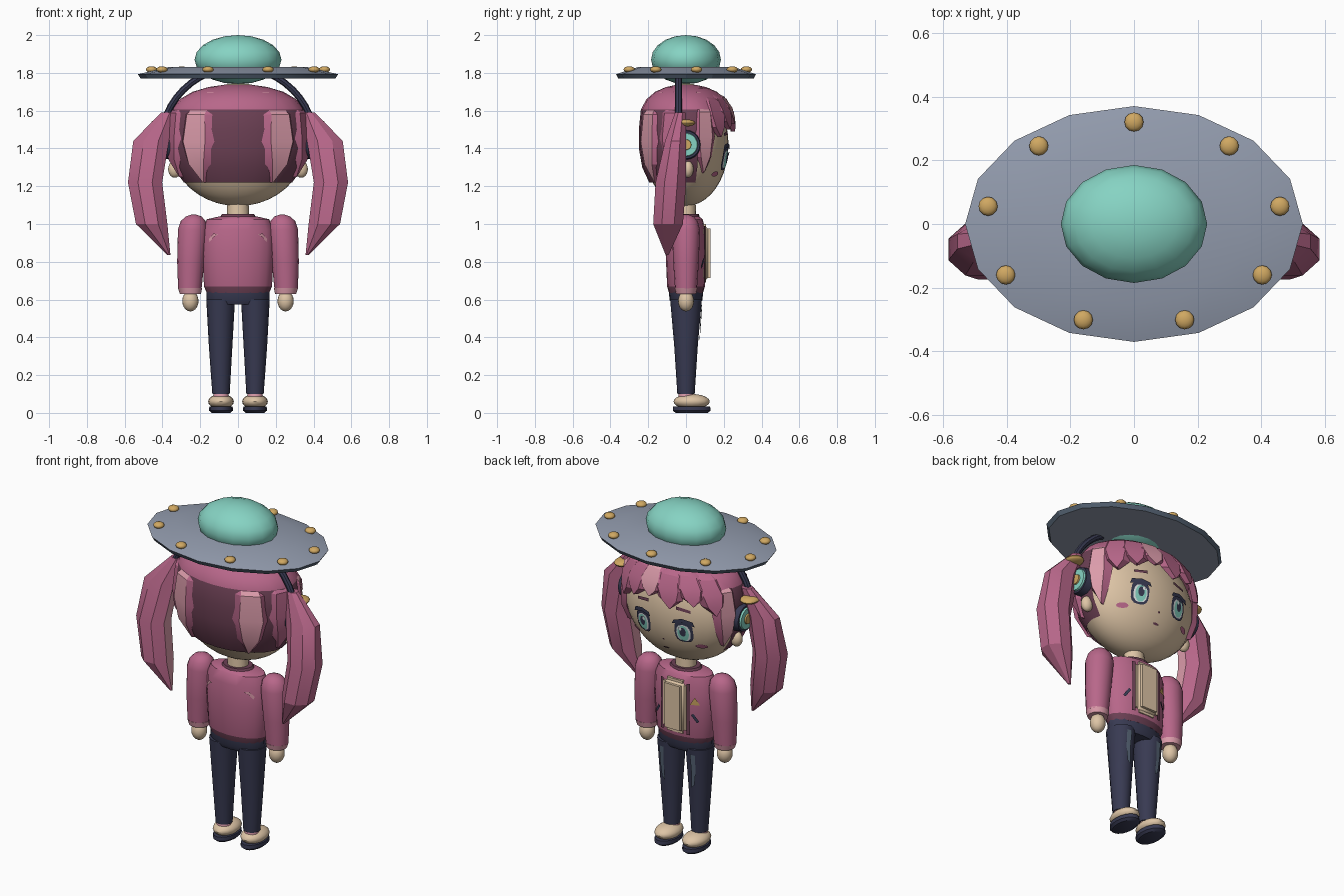
import bpy, bmesh
from math import sin, cos, pi, radians, sqrt
from mathutils import Matrix, Vector

cube = bpy.data.objects.get("Cube")
if cube:
    bpy.data.objects.remove(cube, do_unlink=True)


def material(name, hexcode):
    rgb = [int(hexcode[i:i + 2], 16) / 255 for i in (0, 2, 4)]
    col = [c / 12.92 if c < 0.04 else ((c + 0.055) / 1.055) ** 2.4 for c in rgb] + [1]
    m = bpy.data.materials.new(name)
    m.use_nodes = True
    m.diffuse_color = col
    m.node_tree.nodes["Principled BSDF"].inputs["Base Color"].default_value = col
    return m


PINK = material("rose pink", "b8678a")
LIGHT = material("light pink", "dc9cab")
MAROON = material("dark maroon", "6c4054")
SKIN = material("skin cream", "dec5a6")
NAVY = material("navy", "383a52")
TEAL = material("teal", "86d3c3")
GREY = material("hat grey", "939cae")
GOLD = material("gold", "d0a862")
SLATE = material("slate blue", "566475")
PALE = material("pale white", "e6ecec")


def finish(name, bm, mats, mirror=False, angle=40, normals=True):
    if normals:
        bmesh.ops.recalc_face_normals(bm, faces=bm.faces)
    me = bpy.data.meshes.new(name)
    bm.to_mesh(me)
    bm.free()
    for m in mats:
        me.materials.append(m)
    ob = bpy.data.objects.new(name, me)
    bpy.context.collection.objects.link(ob)
    bpy.ops.object.select_all(action='DESELECT')
    ob.select_set(True)
    bpy.context.view_layer.objects.active = ob
    bpy.ops.object.shade_smooth_by_angle(angle=radians(angle))
    if mirror:
        ob.modifiers.new("mirror", 'MIRROR').use_mirror_merge = False
    return ob


def loft(name, rings, mats, seg=16, mirror=False, turn=0, rule=None, angle=40):
    """Stack of ellipses (x, y, z, rx, ry), capped at both ends."""
    bm = bmesh.new()
    loops = [[bm.verts.new((x + rx * cos(2 * pi * (i + turn) / seg),
                            y + ry * sin(2 * pi * (i + turn) / seg), z)) for i in range(seg)]
             for x, y, z, rx, ry in rings]
    for r in range(len(loops) - 1):
        for i in range(seg):
            j = (i + 1) % seg
            f = bm.faces.new((loops[r][i], loops[r][j], loops[r + 1][j], loops[r + 1][i]))
            f.material_index = rule(r, i) if rule else 0
    bm.faces.new(loops[0])
    bm.faces.new(loops[-1])
    return finish(name, bm, mats, mirror, angle)


def ball(name, centre, size, mat, mirror=False, seg=16, rows=10):
    bm = bmesh.new()
    bmesh.ops.create_uvsphere(bm, u_segments=seg, v_segments=rows, radius=1,
                              matrix=Matrix.Translation(centre) @ Matrix.Diagonal((*size, 1)))
    return finish(name, bm, [mat], mirror)


def patch(name, pts, surf, mat, lift=0.006, mirror=False):
    """Thin painted shape laid on a surface y = surf(x, z)."""
    bm = bmesh.new()

    def put(x, z):
        y = surf(x, z)
        return bm.verts.new((x, y + (lift if y > 0 else -lift), z))
    mid = put(sum(p[0] for p in pts) / len(pts), sum(p[1] for p in pts) / len(pts))
    rim = [put(*p) for p in pts]
    for i in range(len(rim)):
        f = bm.faces.new((mid, rim[i], rim[(i + 1) % len(rim)]))
        f.normal_update()
        if f.normal.y * mid.co.y < 0:
            f.normal_flip()
    finish(name, bm, [mat], mirror, normals=False)


def oval(x, z, w, h, n=12, power=1.0):
    def sp(v):
        return abs(v) ** power * (1 if v > 0 else -1)
    return [(x + w * sp(cos(2 * pi * i / n)), z + h * sp(sin(2 * pi * i / n))) for i in range(n)]


# Hat with studs and dome
loft("hat_brim", [(0, 0, 1.77, .515, .358), (0, 0, 1.793, .53, .37), (0, 0, 1.832, .36, .25)],
     [GREY, SLATE], rule=lambda r, i: 1 if r == 0 else 0, angle=20)
ball("hat_dome", (0, 0, 1.87), (.23, .185, .13), TEAL)
for k in range(9):
    a = radians(40 * k)
    ball(f"hat_stud_{k + 1}", (.465 * sin(a), .32 * cos(a), 1.818), (.03, .03, .017), GOLD, seg=12, rows=8)

# Head, neck and ears
HEAD_Z, HX, HY, HZ = 1.42, .36, .225, .325
ball("head", (0, 0, HEAD_Z), (HX, HY, HZ), SKIN, seg=32, rows=20)
ball("ears", (.335, .01, 1.29), (.035, .03, .045), SKIN, mirror=True)
loft("neck", [(0, 0, 1.02, .06, .055), (0, 0, 1.14, .055, .05)], [SKIN])


def face_surf(x, z):
    return HY * sqrt(max(0, 1 - (x / HX) ** 2 - ((z - HEAD_Z) / HZ) ** 2))


# Painted face
patch("eye_outlines", oval(.13, 1.35, .052, .066, 16, .7), face_surf, NAVY, .005, True)
patch("eye_whites", oval(.13, 1.343, .04, .05, 12, .8), face_surf, PALE, .008, True)
patch("irises", oval(.13, 1.342, .032, .048), face_surf, TEAL, .011, True)
patch("pupils", oval(.13, 1.352, .018, .028), face_surf, NAVY, .014, True)
patch("eye_glints", oval(.118, 1.372, .009, .012, 8), face_surf, PALE, .017, True)
patch("eyelashes", [(.07, 1.395), (.13, 1.408), (.195, 1.39), (.185, 1.418), (.13, 1.43), (.08, 1.418)],
      face_surf, NAVY, .011, True)
patch("eyebrows", [(.09, 1.475), (.17, 1.465), (.17, 1.48), (.09, 1.493)], face_surf, MAROON, .007, True)
patch("blush", oval(.21, 1.265, .03, .014, 10), face_surf, PINK, .007, True)
patch("nose", oval(0, 1.275, .007, .006, 8), face_surf, MAROON, .006)
patch("mouth", oval(0, 1.215, .02, .006, 8), face_surf, MAROON, .006)


def hair_pt(deg, z, lift=1.0):
    """Point on the hair shell; 0 degrees is the face side."""
    t = (z - HEAD_Z) / .32
    k = lift * sqrt(max(0, 1 - abs(t) ** (4 if t > 0 else 2)))
    a = radians(deg)
    return Vector((.368 * k * sin(a), .25 * k * cos(a), z))


# Hair shell: dark at the back, pink on the crown, open at the face
bm = bmesh.new()
levels = [1.22, 1.3, 1.4, 1.5, 1.605, 1.66, 1.7, 1.725, 1.737]
grid = [[bm.verts.new(hair_pt(15 * i, z, 1.0 if z < 1.6 else 1.015)) for i in range(24)] for z in levels]
for r in range(len(levels) - 1):
    for i in range(24):
        if levels[r] < 1.6 and not 5 <= i < 19:
            continue
        j = (i + 1) % 24
        f = bm.faces.new((grid[r][i], grid[r + 1][i], grid[r + 1][j], grid[r][j]))
        f.material_index = 1 if levels[r] < 1.6 else 0
bm.faces.new(grid[-1])
bmesh.ops.delete(bm, geom=[v for v in bm.verts if not v.link_faces], context='VERTS')
finish("hair_shell", bm, [PINK, MAROON])


def lock(name, deg, top, tip, width, centre_mat=0, lift=1.07, lean=0, mirror=False):
    """Tapering ridged strand lying on the hair shell."""
    bm = bmesh.new()
    rows = []
    for t, w in ((0, .45), (.25, .85), (.55, 1), (.8, .7), (1, .04)):
        z = top + (tip - top) * t
        mid = deg + lean * t
        out = 1.02 + (lift - 1.02) * min(1, t * 3)
        rows.append([bm.verts.new(hair_pt(mid + width * w * s, z, k))
                     for s, k in ((-.5, .97), (-.28, out), (.28, out), (.5, .97))])
    for a, b in zip(rows, rows[1:]):
        for c in range(4):
            d = (c + 1) % 4
            f = bm.faces.new((a[c], a[d], b[d], b[c]))
            f.material_index = centre_mat if c == 1 else 0
    bm.faces.new(rows[0])
    bm.faces.new(rows[-1])
    finish(name, bm, [PINK, LIGHT], mirror, angle=25)


lock("back_locks", 143, 1.7, 1.22, 38, 1, 1.07, mirror=True)
lock("rear_side_locks", 108, 1.7, 1.25, 38, 0, 1.05, mirror=True)
lock("front_side_locks", 66, 1.7, 1.27, 30, 1, 1.05, mirror=True)
for k, (deg, tip, light) in enumerate(((-48, 1.47, 0), (-27, 1.52, 0), (-6, 1.49, 0),
                                       (14, 1.53, 1), (32, 1.5, 0), (50, 1.46, 0))):
    lock(f"bang_{k + 1}", deg, 1.72, tip, 34, light, 1.06, lean=-5)

# Twin tails with a light inner streak, and their ties
loft("twin_tails", [(.375, -.03, 1.59, .035, .03), (.46, -.055, 1.44, .102, .06),
                    (.492, -.08, 1.22, .098, .088), (.457, -.095, 1.0, .09, .085),
                    (.365, -.1, .835, .008, .008)],
     [PINK, LIGHT], seg=8, mirror=True, turn=.5, rule=lambda r, i: 1 if i == 3 else 0, angle=25)
ball("tail_ties", (.41, -.01, 1.535), (.05, .06, .02), GOLD, mirror=True)

# Headphones
bm = bmesh.new()
arc = [radians(15 + 150 * i / 20) for i in range(21)]
tube = [[bm.verts.new(((.41 + .018 * cos(b)) * cos(a), -.04 + .018 * sin(b),
                       1.42 + (.41 + .018 * cos(b)) * sin(a)))
         for b in (2 * pi * k / 8 for k in range(8))] for a in arc]
for p, q in zip(tube, tube[1:]):
    for k in range(8):
        bm.faces.new((p[k], p[(k + 1) % 8], q[(k + 1) % 8], q[k]))
bm.faces.new(tube[0])
bm.faces.new(tube[-1])
finish("headband", bm, [NAVY])
for name, x, depth, r, mat in (("ear_cups", .36, .06, .082, NAVY), ("cup_rings", .39, .02, .066, TEAL),
                               ("cup_centres", .4, .016, .03, GOLD)):
    bm = bmesh.new()
    bmesh.ops.create_cone(bm, cap_ends=True, segments=20, radius1=r, radius2=r * .9, depth=depth,
                          matrix=Matrix.Translation((x, 0, 1.42)) @ Matrix.Rotation(pi / 2, 4, 'Y'))
    finish(name, bm, [mat], True)

# Jacket with dark hem and collar
loft("jacket", [(0, 0, .635, .165, .09), (0, 0, .67, .18, .1), (0, 0, .85, .19, .108),
                (0, 0, .97, .187, .103), (0, 0, 1.025, .165, .088), (0, 0, 1.04, .1, .07)],
     [PINK, MAROON], seg=20, rule=lambda r, i: 1 if r == 0 else 0)
loft("collar", [(0, 0, 1.03, .1, .075), (0, 0, 1.052, .085, .068)], [MAROON])
bm = bmesh.new()
bmesh.ops.create_cube(bm, size=1, matrix=Matrix.Translation((0, .09, .845)) @ Matrix.Diagonal((.15, .08, .31, 1)))
bmesh.ops.bevel(bm, geom=bm.edges[:], offset=.025, segments=3, affect='EDGES')
finish("shirt_front", bm, [SKIN])


def jacket_front(x, z):
    return .108 * sqrt(max(0, 1 - (x / .19) ** 2))


def jacket_back(x, z):
    return -jacket_front(x, z)


patch("back_slashes", [(.105, .945), (.13, .95), (.155, .92), (.15, .905), (.13, .93)], jacket_back, LIGHT, .004, True)
patch("front_slashes", [(.1, .81), (.112, .82), (.14, .775), (.13, .765)], jacket_front, NAVY, .005, True)
patch("chest_badge", [(-.095, .87), (-.145, .87), (-.12, .915)], jacket_front, GOLD, .006)
patch("jacket_edges", [(.075, .69), (.095, .69), (.095, .99), (.075, .99)], jacket_front, MAROON, .003, True)

# Arms, cuffs and hands
loft("sleeves", [(.255, 0, .655, .062, .058), (.25, 0, .8, .072, .068), (.24, 0, .97, .078, .074),
                 (.237, 0, 1.015, .066, .062), (.235, 0, 1.04, .042, .04), (.235, 0, 1.05, .012, .012)],
     [PINK], mirror=True)
loft("cuffs", [(.252, 0, .63, .056, .053), (.254, 0, .66, .064, .06)], [LIGHT], mirror=True)
ball("hands", (.252, 0, .592), (.043, .042, .055), SKIN, mirror=True)

# Trousers with faded patches
loft("hips", [(0, 0, .575, .155, .075), (0, 0, .6, .167, .088), (0, 0, .65, .168, .09)], [NAVY])
loft("trouser_legs", [(.09, 0, .1, .046, .046), (.092, 0, .35, .062, .062), (.092, 0, .6, .076, .084)],
     [NAVY], mirror=True)


def leg_front(x, z):
    r = .046 + (z - .1) * .07
    return r * sqrt(max(0, 1 - ((x - .092) / r) ** 2))


patch("faded_patches", [(.085, .37), (.105, .39), (.115, .47), (.115, .57), (.085, .57), (.09, .47)],
      leg_front, SLATE, .007, True)

# Socks and shoes
loft("socks", [(.09, 0, .07, .042, .042), (.09, 0, .115, .038, .038)], [LIGHT], mirror=True)
ball("shoes", (.09, .03, .06), (.068, .096, .04), SKIN, mirror=True)
loft("shoe_soles", [(.09, .03, 0, .05, .085), (.09, .03, .012, .063, .1), (.09, .03, .034, .062, .098)],
     [NAVY], mirror=True)
